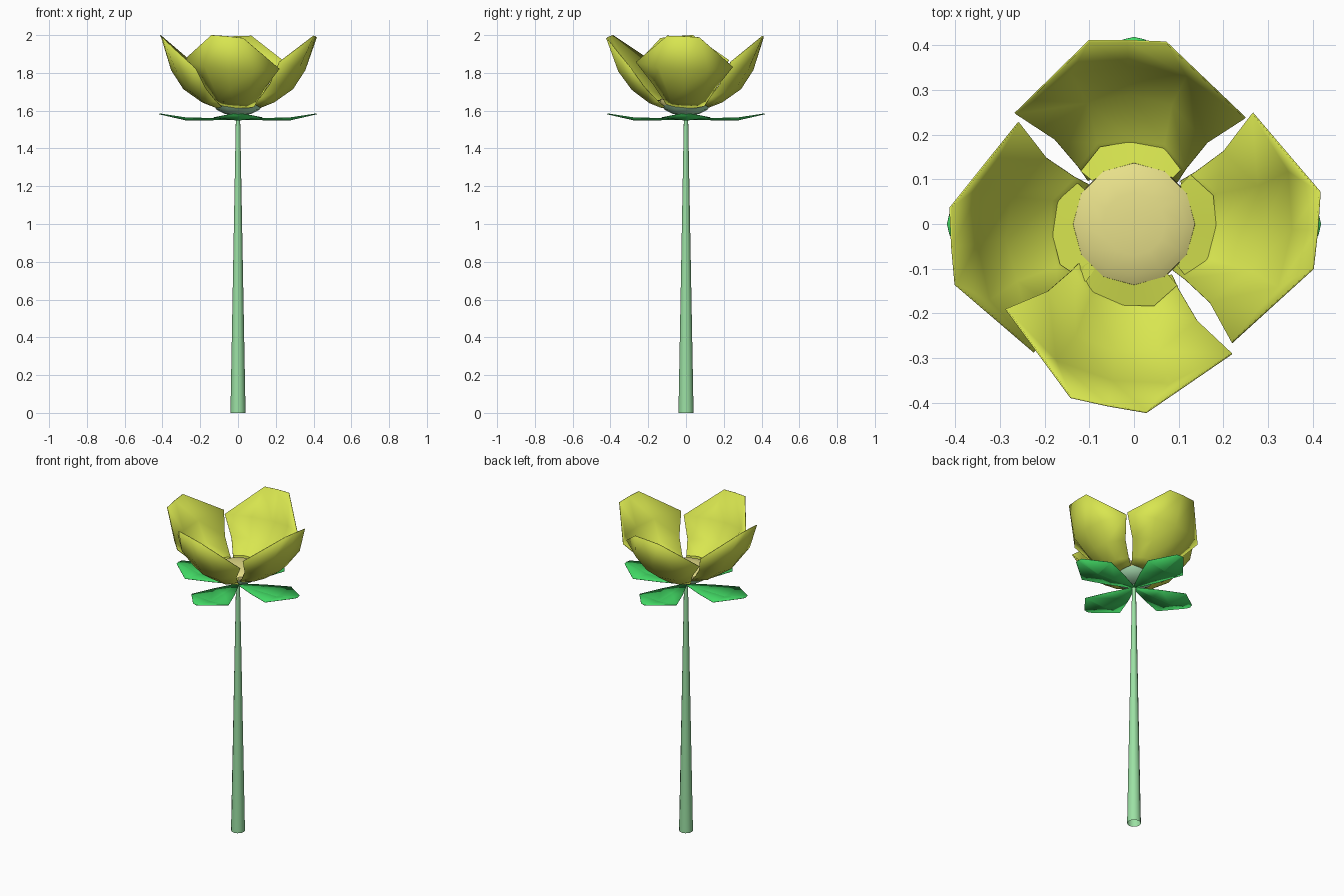
import bpy, bmesh, math
from mathutils import Matrix

if "Cube" in bpy.data.objects:
    bpy.data.objects.remove(bpy.data.objects["Cube"])


def material(name, rgb):
    m = bpy.data.materials.new(name)
    m.diffuse_color = (*rgb, 1)
    m.use_nodes = True
    m.node_tree.nodes["Principled BSDF"].inputs["Base Color"].default_value = m.diffuse_color
    return m


PETAL = material("petal yellow", (0.69, 0.79, 0.08))
HEART = material("heart cream", (0.82, 0.76, 0.26))
STEM = material("stem pale green", (0.33, 0.75, 0.37))
LEAF = material("leaf green", (0.055, 0.70, 0.13))


def add(name, bm, mat, thickness=0.0, angle=40):
    me = bpy.data.meshes.new(name)
    bm.to_mesh(me)
    bm.free()
    me.materials.append(mat)
    ob = bpy.data.objects.new(name, me)
    bpy.context.collection.objects.link(ob)
    bpy.ops.object.select_all(action='DESELECT')
    ob.select_set(True)
    bpy.context.view_layer.objects.active = ob
    bpy.ops.object.shade_smooth_by_angle(angle=math.radians(angle))
    if thickness:
        s = ob.modifiers.new("thickness", 'SOLIDIFY')
        s.thickness = thickness
        s.offset = 0
    return ob


def lathe(name, profile, sides, mat, capped=True):
    """Revolve (radius, z) rings around z, optionally capping both ends."""
    bm = bmesh.new()
    rings = [[bm.verts.new((r * math.cos(2 * math.pi * i / sides),
                            r * math.sin(2 * math.pi * i / sides), z))
              for i in range(sides)] for r, z in profile]
    for a, b in zip(rings, rings[1:]):
        for i in range(sides):
            j = (i + 1) % sides
            bm.faces.new((a[i], a[j], b[j], b[i]))
    if capped:
        bm.faces.new(rings[0][::-1])
        bm.faces.new(rings[-1])
    return add(name, bm, mat)


def strips(name, rows, angle, mat, thickness, smooth, roll=(0, 0)):
    """Skin rows of (out, side, z) points; a row two points shorter gets end triangles.
    Roll leans one side outward and down so neighbours overlap."""
    bm = bmesh.new()
    vr = [[bm.verts.new((o + roll[0] * s, s, z - roll[1] * s)) for o, s, z in r]
          for r in rows]
    for a, b in zip(vr, vr[1:]):
        off = (len(a) - len(b)) // 2
        for i in range(len(b) - 1):
            bm.faces.new((a[i + off], a[i + off + 1], b[i + 1], b[i]))
        if off:
            bm.faces.new((a[0], a[1], b[0]))
            bm.faces.new((a[-2], a[-1], b[-1]))
    bm.transform(Matrix.Rotation(math.radians(angle), 4, 'Z'))
    bm.normal_update()
    return add(name, bm, mat, thickness, smooth)


def row(mid, quarter, edge):
    """Mirror half a row: mid (out, z), then (out, side, z) points."""
    half = [quarter, edge] if edge else [quarter]
    left = [(o, -s, z) for o, s, z in reversed(half)]
    return left + [(mid[0], 0, mid[1])] + half


# Tapered open stem, cup under the flower, and domed heart
lathe("stem", [(0.04, 0), (0.011, 1.58)], 12, STEM, False)
lathe("cup", [(0.03, 1.575), (0.07, 1.583), (0.112, 1.604), (0.13, 1.63)], 12,
      material("cup light green", (0.45, 0.82, 0.50)))
lathe("heart", [(0.125, 1.625), (0.138, 1.645), (0.136, 1.66), (0.115, 1.672),
                (0.07, 1.68), (0.025, 1.683)], 12, HEART)

# Cupped petals, each turned slightly differently
petal_rows = [
    row((0.118, 1.617), (0.115, 0.06, 1.62), (0.095, 0.10, 1.63)),
    row((0.19, 1.645), (0.18, 0.075, 1.648), (0.125, 0.12, 1.66)),
    row((0.29, 1.715), (0.27, 0.095, 1.72), (0.185, 0.17, 1.735)),
    row((0.355, 1.815), (0.335, 0.13, 1.82), (0.242, 0.257, 1.845)),
    row((0.41, 1.994), (0.408, 0.086, 1.992), None),
]
# Inner lip of each petal, sloping down from the heart
lip_rows = [
    row((0.12, 1.660), (0.12, 0.05, 1.660), (0.10, 0.09, 1.660)),
    row((0.184, 1.644), (0.175, 0.07, 1.648), (0.122, 0.115, 1.658)),
]
for n, (ang, drop) in enumerate(((-2, 0.05), (92, 0.05), (187, 0.09), (262, 0.09))):
    strips(f"petal_{n + 1}", petal_rows, ang, PETAL, 0.004, 60, (0.055, drop))
    strips(f"petal_lip_{n + 1}", lip_rows, ang, PETAL, 0.0, 60)

# Four folded leaves below the cup
leaf_rows = [
    [(0.0, -0.008, 1.556), (0.0, 0, 1.554), (0.0, 0.008, 1.556)],
    [(0.14, -0.075, 1.560), (0.14, 0, 1.550), (0.14, 0.075, 1.560)],
    [(0.28, -0.13, 1.564), (0.27, 0, 1.548), (0.28, 0.13, 1.564)],
    [(0.412, -0.025, 1.584), (0.418, 0, 1.582), (0.412, 0.025, 1.584)],
]
for n in range(4):
    strips(f"leaf_{n + 1}", leaf_rows, 90 * n, LEAF, 0.002, 5)
